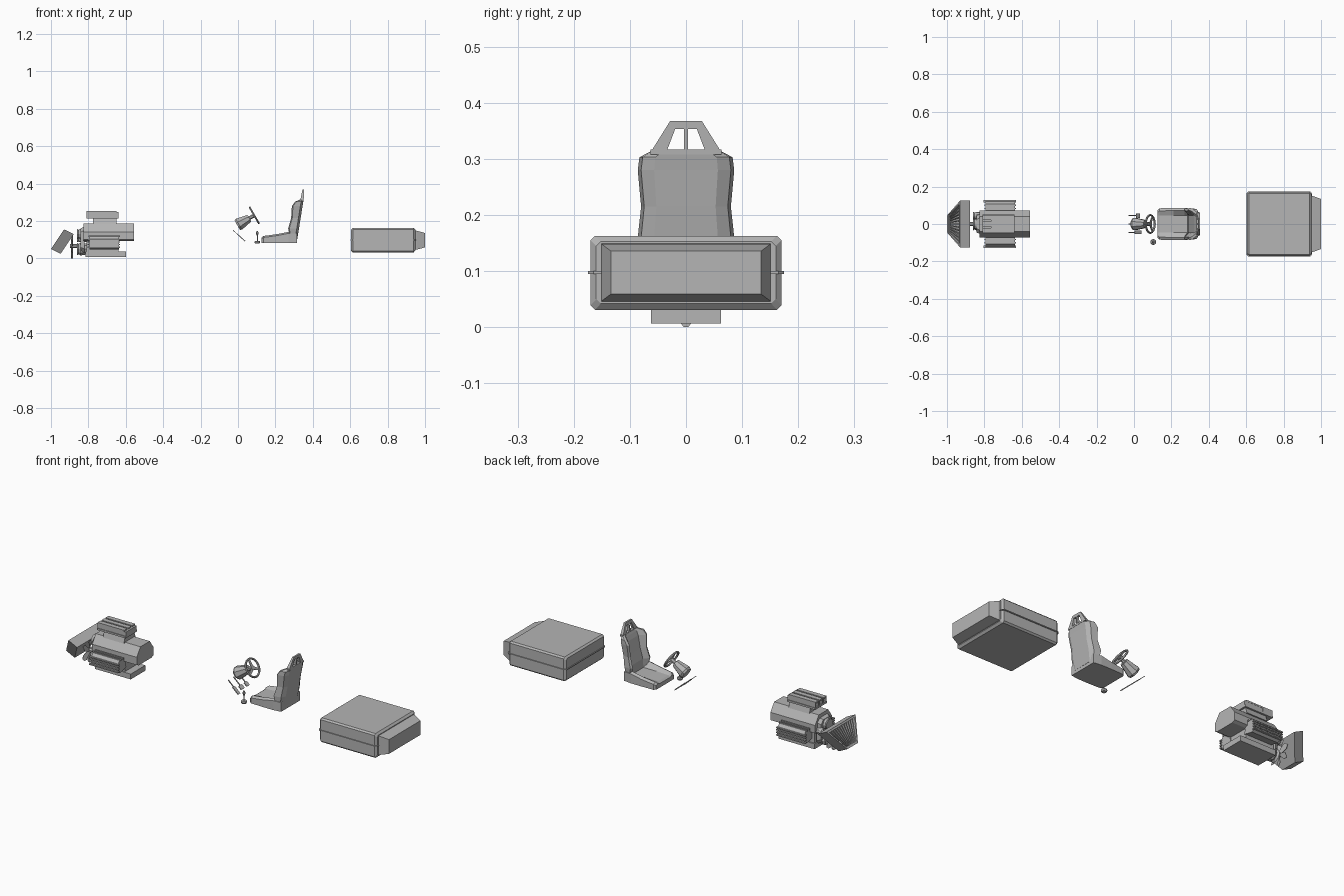
import bpy, math
from mathutils import Vector, Matrix

if "Cube" in bpy.data.objects:
    bpy.data.objects.remove(bpy.data.objects["Cube"])

GREY = bpy.data.materials.new("plain grey")
GREY.diffuse_color = (0.46, 0.46, 0.46, 1)
GREY.use_nodes = True
GREY.node_tree.nodes["Principled BSDF"].inputs["Base Color"].default_value = GREY.diffuse_color


def make(name, verts, faces):
    me = bpy.data.meshes.new(name)
    me.from_pydata([tuple(v) for v in verts], [], faces)
    me.materials.append(GREY)
    ob = bpy.data.objects.new(name, me)
    bpy.context.collection.objects.link(ob)
    return ob


def loft(name, rings):
    """Skin equal-length rings and cap both ends."""
    n = len(rings[0])
    verts = [v for r in rings for v in r]
    faces = [(k * n + i, k * n + (i + 1) % n, (k + 1) * n + (i + 1) % n, (k + 1) * n + i)
             for k in range(len(rings) - 1) for i in range(n)]
    faces += [tuple(range(n))[::-1], tuple(range((len(rings) - 1) * n, len(rings) * n))]
    ob = make(name, verts, faces)
    import bmesh
    bm = bmesh.new()
    bm.from_mesh(ob.data)
    bmesh.ops.recalc_face_normals(bm, faces=bm.faces)
    bm.to_mesh(ob.data)
    bm.free()
    return ob


def rect(x, hy, z0, z1, c=0.0):
    """Rectangle in the yz plane with corners cut by c."""
    if not c:
        return [(x, -hy, z0), (x, hy, z0), (x, hy, z1), (x, -hy, z1)]
    return [(x, -hy + c, z0), (x, hy - c, z0), (x, hy, z0 + c), (x, hy, z1 - c),
            (x, hy - c, z1), (x, -hy + c, z1), (x, -hy, z1 - c), (x, -hy, z0 + c)]


def box(name, x0, x1, y0, y1, z0, z1):
    return loft(name, [[(x, y0, z0), (x, y1, z0), (x, y1, z1), (x, y0, z1)] for x in (x0, x1)])


def tube(name, stations, n=8):
    """Round tapered part through (point, radius) stations along a straight axis."""
    a = (Vector(stations[-1][0]) - Vector(stations[0][0])).normalized()
    side = a.cross(Vector((0, 1, 0)) if abs(a.y) < 0.9 else Vector((0, 0, 1))).normalized()
    up = a.cross(side)
    return loft(name, [[Vector(p) + r * (side * math.cos(t) + up * math.sin(t))
                        for t in [2 * math.pi * (i + 0.5) / n for i in range(n)]]
                       for p, r in stations])


# ---- radiator: leaning, wide at the top, with a recessed slatted front
def rad(u, v, d):
    return (-1.0 + 0.07 * v + 0.052 * d, u * (0.045 + 0.08 * v), 0.05 + 0.105 * v - 0.025 * d)


def rad_part(name, u0, u1, v0, v1, d0, d1):
    loft(name, [[rad(u0, v, d0), rad(u1, v, d0), rad(u1, v, d1), rad(u0, v, d1)] for v in (v0, v1)])


rad_part("radiator_core", -1, 1, 0, 1, 0.25, 1)
for s in (-1, 1):
    rad_part("radiator_side", s, s * 0.9, 0, 1, 0, 0.25)
rad_part("radiator_bottom_rail", -0.9, 0.9, 0, 0.1, 0, 0.25)
rad_part("radiator_top_rail", -0.9, 0.9, 0.92, 1, 0, 0.25)
for i in range(11):
    u = -0.8 + 0.16 * i
    rad_part("radiator_slat", u - 0.025, u + 0.025, 0.1, 0.92, 0.08, 0.25)

# ---- engine fan and pulleys
FC = Vector((-0.888, 0, 0.066))
tube("fan_shaft", [((-0.897, 0, 0.066), 0.012), ((-0.8, 0, 0.066), 0.012)])
for k in range(6):
    t = math.radians(60 * k - 90)
    r, w = Vector((0, math.cos(t), math.sin(t))), Vector((0, -math.sin(t), math.cos(t)))
    ring = []
    for d, h in ((0.008, 0.006), (0.05, 0.016), (0.066, 0.004)):
        ring.append([FC + r * d + w * h + Vector((x + 0.004, 0, 0)) for x in (-0.001, 0.001)] +
                    [FC + r * d - w * h + Vector((x - 0.004, 0, 0)) for x in (0.001, -0.001)])
    loft("fan_blade", ring)
for name, y, z, r in (("crank_pulley", 0, 0.05, 0.036), ("upper_pulley", 0, 0.13, 0.03),
                      ("side_pulley", 0.045, 0.105, 0.02)):
    tube(name, [((-0.862, y, z), r), ((-0.852, y, z), r * 0.8), ((-0.842, y, z), r),
                ((-0.80, y, z), r * 0.8)], 10)

# ---- engine block, sump and gearbox housing
sec = [(-0.055, 0.092), (0.055, 0.092), (0.072, 0.1), (0.072, 0.142), (0.04, 0.187),
       (-0.04, 0.187), (-0.072, 0.142), (-0.072, 0.1)]
loft("engine_block", [[(x, y, z) for y, z in sec] for x in (-0.825, -0.557)])
loft("timing_cover", [rect(-0.842, 0.045, 0.04, 0.16, 0.02), rect(-0.82, 0.055, 0.03, 0.17, 0.02)])
box("crankcase", -0.81, -0.64, -0.055, 0.055, 0.03, 0.1)
box("oil_sump", -0.815, -0.6, -0.0625, 0.0625, 0.007, 0.036)

# ---- cylinder banks with lengthwise ribs
for s in (-1, 1):
    prof = [(0.05, 0.06), (0.105, 0.048), (0.122, 0.06), (0.122, 0.1), (0.108, 0.118), (0.06, 0.118)]
    loft("cylinder_bank", [[(x, s * y, z) for y, z in prof] for x in (-0.795, -0.635)])
    for z in (0.06, 0.074, 0.088, 0.1):
        box("bank_rib", -0.805, -0.63, s * 0.115, s * 0.128, z - 0.003, z + 0.003)
    for y in (0.082, 0.1):
        box("bank_top_rib", -0.8, -0.63, s * (y - 0.003), s * (y + 0.003), 0.115, 0.123)

# ---- intake: manifold, scoop with three mouths
loft("intake_manifold", [[(x, -h, z), (x, h, z), (x, h * 0.8, z2), (x, -h * 0.8, z2)]
     for x, h, z, z2 in ((-0.775, 0.05, 0.183, 0.215), (-0.65, 0.05, 0.183, 0.215))])
box("intake_base", -0.81, -0.64, -0.05, 0.05, 0.214, 0.224)
box("intake_body", -0.765, -0.64, -0.046, 0.046, 0.222, 0.247)
for y in (-0.034, 0, 0.034):
    box("scoop_roof", -0.81, -0.65, y - 0.013, y + 0.013, 0.246, 0.254)
    for s in (-1, 1):
        box("scoop_wall", -0.81, -0.75, y + s * 0.009, y + s * 0.013, 0.222, 0.25)

# ---- steering column and wheel
A = Vector((math.cos(math.radians(30)), 0, 0.5))
C = Vector((0.087, 0, 0.23))
tube("steering_column", [(C - A * 0.105, 0.031), (C - A * 0.095, 0.036), (C - A * 0.03, 0.022)])
tube("steering_shaft", [(C - A * 0.035, 0.01), (C + A * 0.004, 0.012)])
bpy.ops.mesh.primitive_torus_add(major_segments=16, minor_segments=6, major_radius=0.048,
                                 minor_radius=0.0055, location=C,
                                 rotation=(0, math.radians(60), 0))
wheel = bpy.context.object
wheel.name = "steering_wheel_rim"
wheel.data.materials.append(GREY)
U = Vector((-0.5, 0, A.x))
for deg in (90, 210, 330):
    t = math.radians(deg)
    r = U * math.sin(t) + Vector((0, 1, 0)) * math.cos(t)
    w = A.cross(r)
    loft("wheel_spoke", [[C + r * d + w * a * h + A * b for a, b in
         ((-1, -0.002), (1, -0.002), (1, 0.002), (-1, 0.002))] for d, h in ((0, 0.009), (0.048, 0.005))])

# ---- pedals: sloping pads on thin arms
D, N = Vector((-0.74, 0, 0.67)), Vector((0.67, 0, 0.74))


def slab(name, y, hw, start, end, t):
    base = Vector((0.038, y, 0.092))
    loft(name, [[base + D * d + N * n + Vector((0, h, 0)) for h, n in
                 ((-hw, -t), (hw, -t), (hw, t), (-hw, t))] for d in (start, end)])


for name, y, hw, a, b in (("throttle", -0.045, 0.009, 0, 0.045), ("brake", 0.0, 0.014, 0.012, 0.035),
                          ("clutch", 0.045, 0.012, 0.012, 0.035)):
    slab(name + "_pedal", y, hw, a, b, 0.0025)
    slab(name + "_arm", y, 0.003, b - 0.005, 0.088, 0.0015)

# ---- gear lever
tube("lever_base", [((0.103, -0.096, 0.08), 0.013), ((0.103, -0.096, 0.088), 0.016),
                    ((0.103, -0.096, 0.094), 0.013)], 10)
tube("lever_stick", [((0.103, -0.096, 0.09), 0.003), ((0.103, -0.096, 0.135), 0.003)], 6)
tube("lever_knob", [((0.103, -0.096, 0.122), 0.004), ((0.103, -0.096, 0.135), 0.008),
                    ((0.103, -0.096, 0.146), 0.004)], 8)

# ---- seat cushion with raised side bolsters
rings = []
for x, mid, hi, hw in ((0.126, 0.105, 0.112, 0.075), (0.137, 0.113, 0.12, 0.084),
                       (0.21, 0.115, 0.13, 0.086), (0.27, 0.115, 0.142, 0.086), (0.315, 0.115, 0.14, 0.08)):
    rings.append([(x, -hw, 0.083), (x, hw, 0.083), (x, hw, hi - 0.008), (x, hw - 0.014, hi),
                  (x, 0.045, mid), (x, -0.045, mid), (x, 0.014 - hw, hi), (x, -hw, hi - 0.008)])
loft("seat_cushion", rings)

# ---- seat back: lofted U section with side wings
rings = []
for z, rear, front, wing, hw in ((0.1, 0.316, 0.285, 0.28, 0.08), (0.16, 0.326, 0.292, 0.268, 0.086),
                                 (0.215, 0.335, 0.305, 0.284, 0.08), (0.28, 0.345, 0.32, 0.288, 0.086),
                                 (0.303, 0.349, 0.328, 0.305, 0.083), (0.315, 0.351, 0.333, 0.332, 0.06)):
    half = [(rear, hw * 0.66), (rear - 0.012, hw * 0.93), (wing + 0.006, hw), (wing, hw * 0.85), (front, hw * 0.55)]
    rings.append([(x, y, z) for x, y in half] + [(x, -y, z) for x, y in half[::-1]])
loft("seat_back", rings)


# ---- headrest: open frame with two windows
def head_bar(name, pts):
    loft(name, [[(x + (z - 0.31) * k, y, z) for y, z in pts] for x, k in ((0.333, 0.2), (0.351, 0.05))])


for s in (-1, 1):
    head_bar("headrest_side", [(s * 0.063, 0.312), (s * 0.028, 0.368), (s * 0.019, 0.354), (s * 0.035, 0.312)])
head_bar("headrest_top", [(-0.028, 0.368), (0.028, 0.368), (0.019, 0.353), (-0.019, 0.353)])
head_bar("headrest_post", [(-0.004, 0.31), (0.004, 0.31), (0.004, 0.354), (-0.004, 0.354)])
head_bar("headrest_bottom", [(-0.063, 0.308), (0.063, 0.308), (0.063, 0.317), (-0.063, 0.317)])

# ---- rear tank: chamfered body, seam flange and tapered end
loft("tank_body", [rect(0.605, 0.162, 0.04, 0.155, 0.008), rect(0.615, 0.17, 0.031, 0.163, 0.008),
                   rect(0.938, 0.17, 0.031, 0.163, 0.008), rect(0.948, 0.16, 0.042, 0.153, 0.008)])
loft("tank_seam", [[(x0, -0.165, z), (x0 + 0.01, -0.175, z), (x1 - 0.01, -0.175, z), (x1, -0.165, z),
                    (x1, 0.165, z), (x1 - 0.01, 0.175, z), (x0 + 0.01, 0.175, z), (x0, 0.165, z)]
                   for x0, x1, z in ((0.601, 0.952, 0.095), (0.601, 0.952, 0.1))])
loft("tank_end", [rect(0.94, 0.152, 0.045, 0.15), rect(0.955, 0.15, 0.047, 0.148),
                  rect(1.0, 0.134, 0.059, 0.136)])
